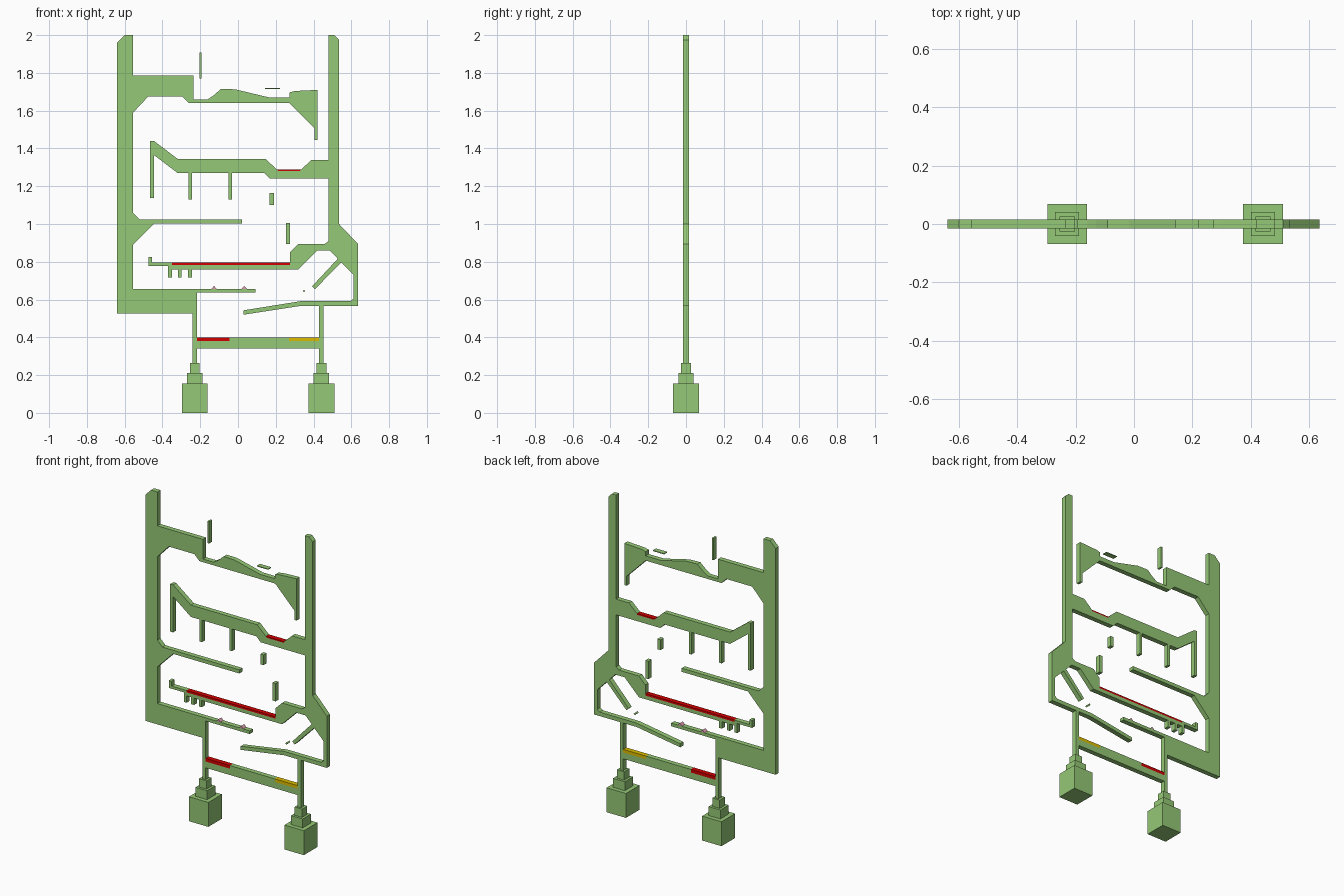
import bpy, bmesh

HALF = 0.0155  # half thickness of the flat cut-out frame


def material(name, color):
    m = bpy.data.materials.new(name)
    m.diffuse_color = (*color, 1)
    return m


GREEN = material("green", (0.30, 0.58, 0.18))
RED = material("red", (0.65, 0.0, 0.0))
YELLOW = material("yellow", (0.72, 0.50, 0.0))
PINK = material("pink", (0.75, 0.35, 0.45))


def slab(name, pts, mat=GREEN, half=HALF):
    """Extrude an x/z outline symmetrically through y."""
    bm = bmesh.new()
    face = bm.faces.new([bm.verts.new((x, -half, z)) for x, z in pts])
    ext = bmesh.ops.extrude_face_region(bm, geom=[face])
    verts = [v for v in ext["geom"] if isinstance(v, bmesh.types.BMVert)]
    bmesh.ops.translate(bm, verts=verts, vec=(0, 2 * half, 0))
    bmesh.ops.recalc_face_normals(bm, faces=bm.faces)
    me = bpy.data.meshes.new(name)
    bm.to_mesh(me)
    bm.free()
    ob = bpy.data.objects.new(name, me)
    bpy.context.collection.objects.link(ob)
    me.materials.append(mat)
    return ob


def block(name, x0, x1, z0, z1, mat=GREEN, half=HALF):
    return slab(name, [(x0, z0), (x1, z0), (x1, z1), (x0, z1)], mat, half)


# Left wall with its three shelves in one outline
slab("left_wall", [
    (-.64, .525), (-.64, 1.96), (-.60, 2), (-.555, 2), (-.555, 1.785),
    (-.235, 1.785), (-.235, 1.66), (-.16, 1.66), (-.13, 1.68), (-.09, 1.715),
    (-.015, 1.713), (.165, 1.67), (.272, 1.67), (.272, 1.697), (.30, 1.704),
    (.422, 1.71), (.422, 1.445), (.406, 1.445), (.406, 1.505), (.272, 1.64),
    (-.26, 1.64), (-.295, 1.675), (-.475, 1.675), (-.555, 1.59),
    (-.555, 1.06), (-.52, 1.025), (.02, 1.025), (.02, 1.002), (-.445, 1.002),
    (-.555, .89), (-.555, .657), (.093, .657), (.093, .637), (-.217, .637),
    (-.217, .525)])

# Right wall with lower chamber and inner ramp
slab("right_wall", [
    (.48, 2), (.51, 2), (.535, 1.975), (.535, 1.0), (.635, .895),
    (.635, .567), (.335, .567), (.03, .52), (.03, .543), (.335, .592),
    (.595, .592), (.612, .605), (.612, .73), (.546, .797), (.408, .655),
    (.392, .67), (.528, .816), (.485, .86), (.48, .86)])

# Upper right shelf with its hanging end and basin
slab("upper_shelf", [
    (.48, 1.24), (.17, 1.24), (.14, 1.27), (-.32, 1.27), (-.445, 1.365),
    (-.445, 1.138), (-.465, 1.138), (-.465, 1.44), (-.445, 1.44),
    (-.32, 1.345), (.145, 1.345), (.215, 1.28), (.325, 1.28), (.39, 1.34),
    (.48, 1.34)])
block("upper_basin_strip", .207, .333, 1.28, 1.288, RED)

# Lower right shelf with raised shoulder
slab("lower_shelf", [
    (.48, .86), (.42, .86), (.32, .76), (-.37, .76), (-.37, .778),
    (-.475, .778), (-.475, .825), (-.455, .825), (-.455, .795),
    (-.35, .795), (-.35, .783), (.275, .783), (.275, .85), (.32, .895),
    (.46, .895), (.48, .91)])
block("lower_shelf_strip", -.35, .275, .783, .795, RED)

# Hanging posts and short pegs
for x in (-.252, -.04):
    block("hanging_post", x - .009, x + .009, 1.13, 1.27)
for x in (-.36, -.308, -.254):
    block("short_peg", x - .01, x + .01, .717, .76)

# Free-floating blocks
for x0, x1, z0, z1 in ((.168, .19, 1.1, 1.165), (.253, .275, .893, 1.006),
                       (-.204, -.192, 1.77, 1.908), (.143, .222, 1.714, 1.719)):
    block("floating_block", x0, x1, z0, z1)
slab("floating_nub", [(.343, .645), (.35, .638), (.357, .645), (.35, .652)])

# Small spikes on the left ledge
for x in (-.127, .033):
    slab("ledge_spike", [(x - .014, .657), (x + .014, .657), (x, .672)], PINK)

# Legs, crossbar and its inset colour panels
block("left_leg", -.24, -.217, .265, .525)
block("right_leg", .43, .453, .265, .567)
slab("crossbar", [
    (-.217, .34), (.43, .34), (.43, .38), (.27, .38), (.27, .4),
    (-.045, .4), (-.045, .38), (-.217, .38)])
block("red_panel", -.217, -.045, .38, .4, RED)
block("yellow_panel", .27, .43, .38, .4, YELLOW)

# Stepped square feet
for x in (-.229, .442):
    for h, z0, z1 in ((.068, 0, .155), (.041, .155, .212), (.026, .212, .265)):
        block("foot_step", x - h, x + h, z0, z1, GREEN, h)
